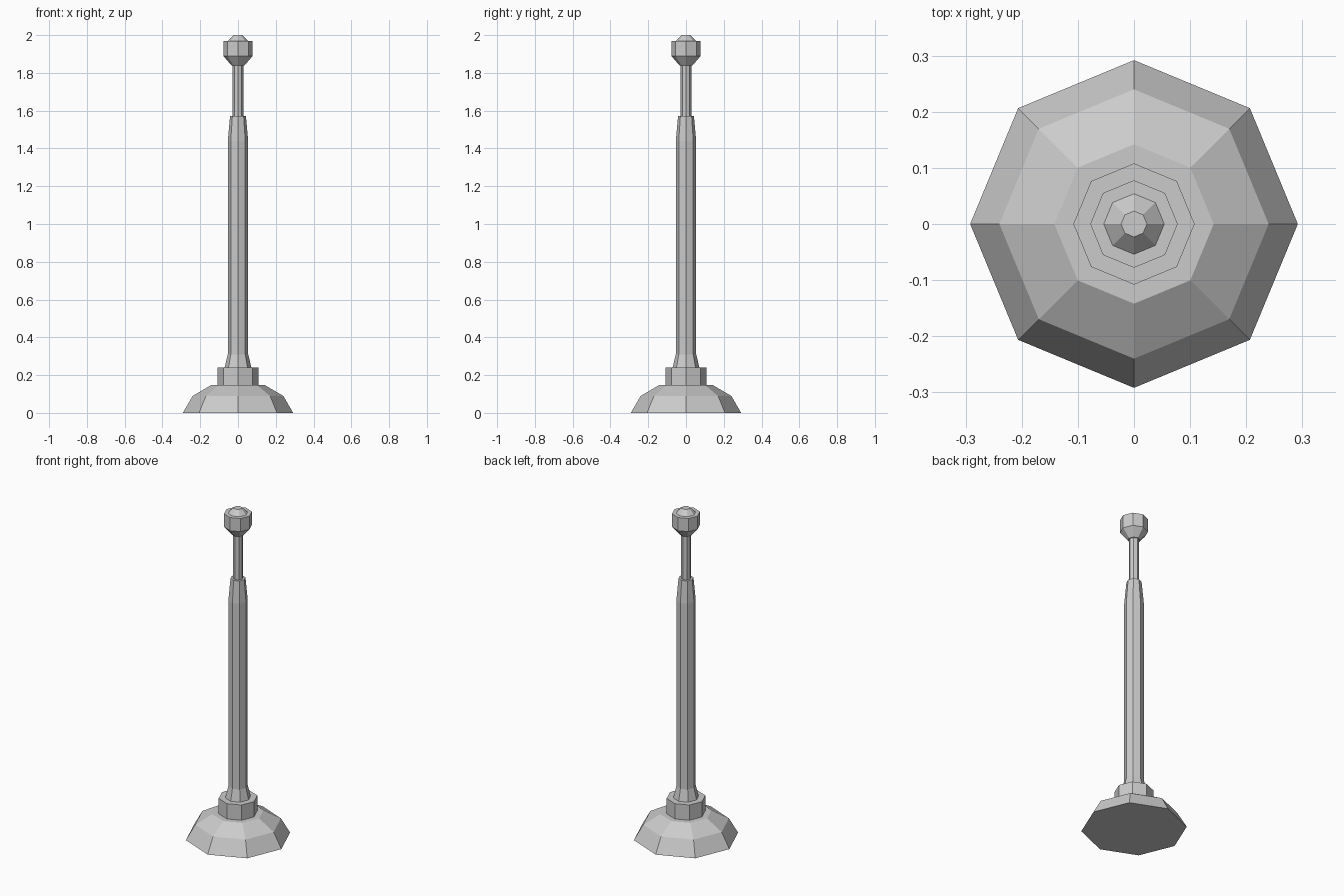
import bpy, bmesh
from math import cos, sin, pi

if "Cube" in bpy.data.objects:
    bpy.data.objects.remove(bpy.data.objects["Cube"])

SIDES = 8


def lathe(name, profile):
    """Closed eight-sided solid from (radius, height) pairs, bottom to top."""
    bm = bmesh.new()
    rings = [[bm.verts.new((r * cos(2 * pi * i / SIDES), r * sin(2 * pi * i / SIDES), z))
              for i in range(SIDES)] for r, z in profile]
    for low, high in zip(rings, rings[1:]):
        for i in range(SIDES):
            j = (i + 1) % SIDES
            bm.faces.new((low[i], low[j], high[j], high[i]))
    bm.faces.new(rings[0][::-1])
    bm.faces.new(rings[-1])
    mesh = bpy.data.meshes.new(name)
    bm.to_mesh(mesh)
    bm.free()
    obj = bpy.data.objects.new(name, mesh)
    bpy.context.collection.objects.link(obj)
    return obj


# Domed foot
lathe("base", [(0.292, 0), (0.24, 0.09), (0.142, 0.147)])
# Collar on the foot
lathe("collar", [(0.108, 0.147), (0.108, 0.24)])
# Main post, flared at the bottom and tapered at the top
lathe("post", [(0.071, 0.24), (0.054, 0.31), (0.054, 1.44), (0.042, 1.573)])
# Thin upper rod
lathe("rod", [(0.028, 1.573), (0.028, 1.84)])
# Knob with a flat shoulder and small crown
lathe("knob", [(0.035, 1.84), (0.078, 1.89), (0.078, 1.97), (0.054, 1.97), (0.023, 2.0)])
